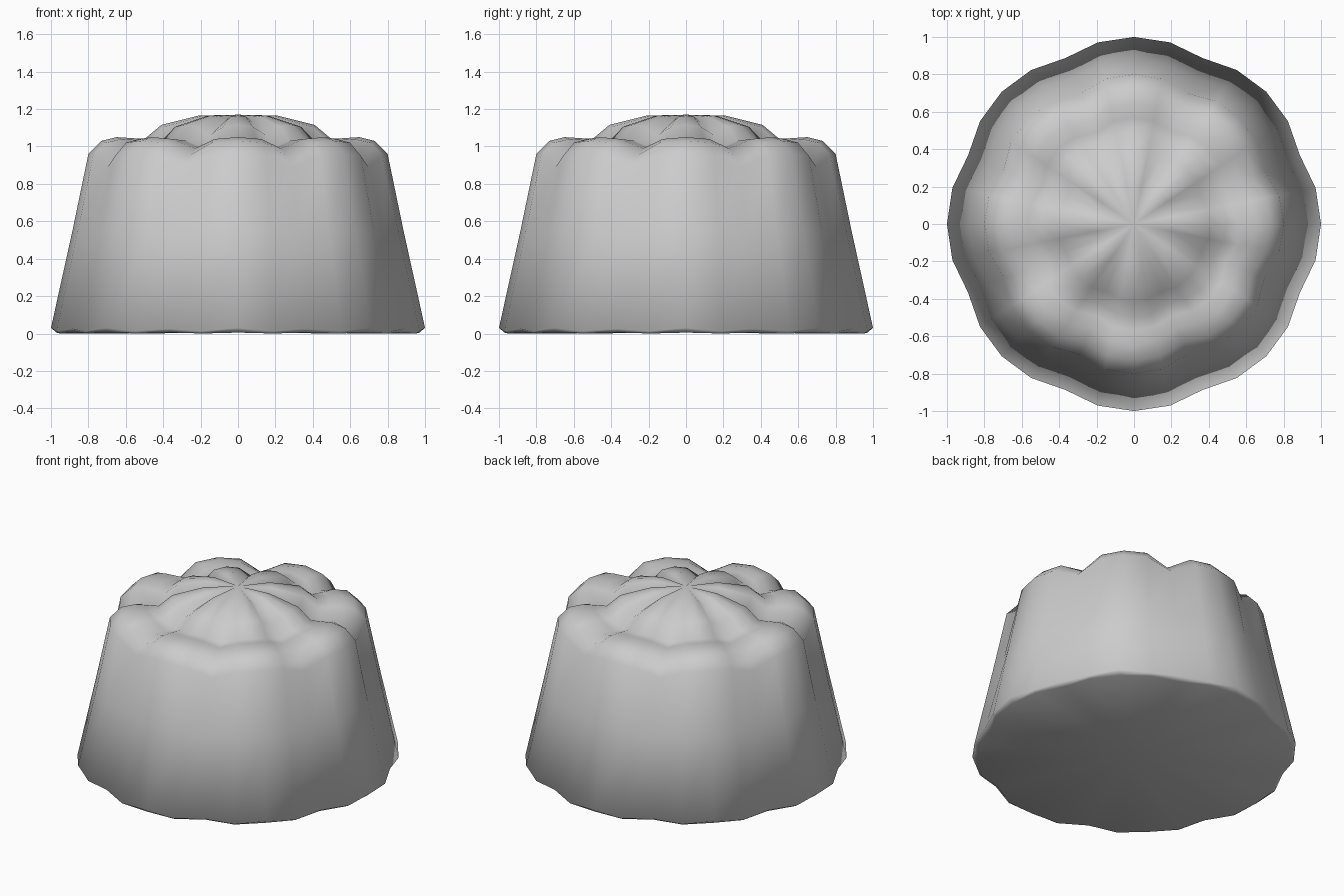
import bpy, bmesh
from math import cos, sin, pi

if "Cube" in bpy.data.objects:
    bpy.data.objects.remove(bpy.data.objects["Cube"])

LOBES, SEGS = 8, 32

# Each ring: radius and height at lobe centre, quarter, and crease
RINGS = [
    ((0.97, 0.97, 0.93), (0.005, 0.0, 0.005)),     # base underside
    ((1.00, 0.99, 0.96), (0.03, 0.012, 0.025)),    # base rim
    ((0.885, 0.875, 0.845), (0.55, 0.54, 0.52)),   # mid wall
    ((0.80, 0.79, 0.755), (0.96, 0.95, 0.89)),     # shoulder
    ((0.73, 0.72, 0.685), (1.03, 1.02, 0.95)),     # rounded shoulder
    ((0.65, 0.635, 0.60), (1.05, 1.04, 0.99)),     # rim crest
    ((0.57, 0.56, 0.53), (1.045, 1.035, 0.99)),    # inner rim
    ((0.50, 0.49, 0.46), (1.04, 1.03, 0.99)),      # groove
    ((0.41, 0.405, 0.39), (1.115, 1.105, 1.06)),   # dome edge
    ((0.21, 0.21, 0.20), (1.165, 1.16, 1.13)),     # dome top
]

bm = bmesh.new()


def make_ring(radii, heights):
    ring = []
    for i in range(SEGS):
        k = (0, 1, 2, 1)[i % 4]
        a = 2 * pi * i / SEGS
        ring.append(bm.verts.new((radii[k] * cos(a), radii[k] * sin(a), heights[k])))
    return ring


rings = [make_ring(r, z) for r, z in RINGS]

# Wall, rim and dome bands
for lo, hi in zip(rings, rings[1:]):
    for i in range(SEGS):
        j = (i + 1) % SEGS
        bm.faces.new((lo[i], lo[j], hi[j], hi[i]))

# Closing fans at the base and the dome centre
for ring, z in ((rings[0], 0.005), (rings[-1], 1.17)):
    c = bm.verts.new((0, 0, z))
    for i in range(SEGS):
        bm.faces.new((ring[i], ring[(i + 1) % SEGS], c))

bmesh.ops.recalc_face_normals(bm, faces=bm.faces)
for f in bm.faces:
    f.smooth = True

mesh = bpy.data.meshes.new("fluted_pudding")
bm.to_mesh(mesh)
bm.free()
obj = bpy.data.objects.new("fluted_pudding", mesh)
bpy.context.collection.objects.link(obj)
